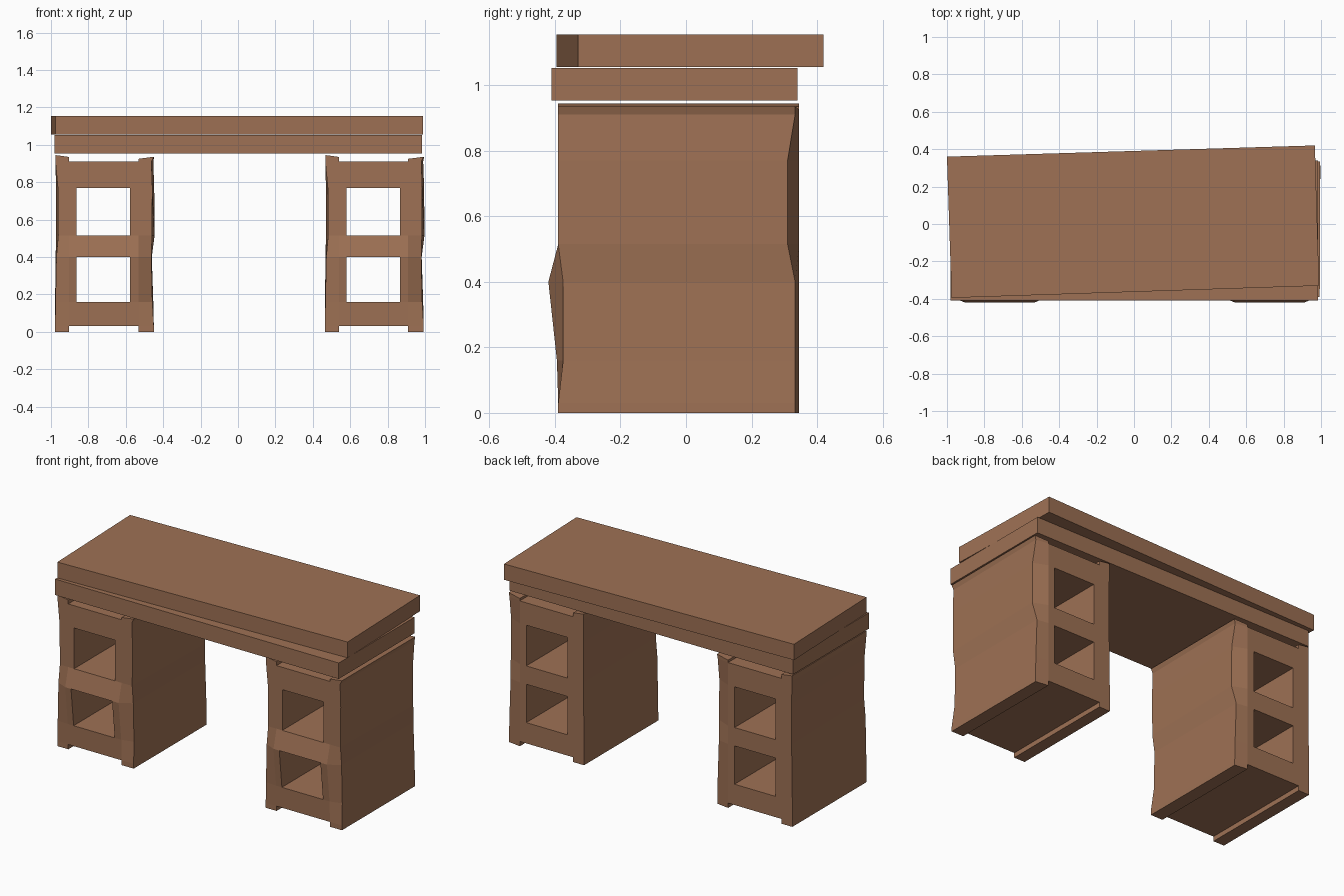
import bpy, bmesh

cube = bpy.data.objects.get("Cube")
if cube:
    bpy.data.objects.remove(cube, do_unlink=True)

brown = bpy.data.materials.new("warm brown stone")
brown.use_nodes = True
color = (0.342, 0.165, 0.089, 1)
brown.diffuse_color = color
brown.node_tree.nodes["Principled BSDF"].inputs["Base Color"].default_value = color


def finish(name, bm):
    bmesh.ops.recalc_face_normals(bm, faces=bm.faces[:])
    mesh = bpy.data.meshes.new(name)
    bm.to_mesh(mesh)
    bm.free()
    mesh.materials.append(brown)
    obj = bpy.data.objects.new(name, mesh)
    bpy.context.collection.objects.link(obj)
    return obj


def slab(name, corners, low, high):
    bm = bmesh.new()
    base = bm.faces.new([bm.verts.new((x, y, low)) for x, y in corners])
    top = bmesh.ops.extrude_face_region(bm, geom=[base], use_keep_orig=True)["geom"]
    for v in top:
        if isinstance(v, bmesh.types.BMVert):
            v.co.z = high
    return finish(name, bm)


# Pierced block: a grid of cells, with the holes and notches left out
rows = [0, 0.03, 0.14, 0.40, 0.515, 0.77, 0.91, 0.94]
hole_bottom = 0.16
rows[2] = hole_bottom
inner_x = [0.54, 0.58, 0.865, 0.91]
front_left = [0.465, 0.465, 0.467, 0.472, 0.482, 0.48, 0.467, 0.467]
back_left = [0.465, 0.465, 0.465, 0.468, 0.47, 0.47, 0.467, 0.467]
front_right = [0.993, 0.993, 0.985, 0.98, 0.983, 0.985, 0.98, 0.993]
back_right = [0.993, 0.993, 0.99, 0.982, 0.997, 0.995, 0.99, 0.995]
top_z = [0.945, 0.935, 0.935, 0.925, 0.925, 0.936]


def solid(c, r):
    if not (0 <= c < 5 and 0 <= r < 7):
        return False
    notch = r in (0, 6) and c in (1, 2, 3)
    hole = c == 2 and r in (2, 4)
    return not (notch or hole)


def front_y(c, r):
    if c == 5:
        return -0.375 if r in (2, 3) else -0.39
    if c == 0:
        return -0.39
    return {2: -0.394, 3: -0.42}.get(r, -0.39)


def back_y(c, r):
    if c == 5:
        return 0.31 if r in (4, 5) else 0.333
    return 0.345


def block(name, shift):
    bm = bmesh.new()
    front, back = {}, {}
    for r, z in enumerate(rows):
        for c in range(6):
            height = top_z[c] if r == 7 else z
            fx = [front_left[r], *inner_x, front_right[r]][c]
            bx = [back_left[r], *inner_x, back_right[r]][c]
            front[c, r] = bm.verts.new((fx + shift, front_y(c, r), height))
            back[c, r] = bm.verts.new((bx + shift, back_y(c, r), height))
    for r in range(7):
        for c in range(5):
            if not solid(c, r):
                continue
            ring = [(c, r), (c + 1, r), (c + 1, r + 1), (c, r + 1)]
            bm.faces.new([front[k] for k in ring])
            bm.faces.new([back[k] for k in reversed(ring)])
            # Close the cell wherever its neighbour is open
            beside = [(c, r - 1), (c + 1, r), (c, r + 1), (c - 1, r)]
            for i, cell in enumerate(beside):
                if not solid(*cell):
                    a, b = ring[i], ring[(i + 1) % 4]
                    bm.faces.new([front[b], front[a], back[a], back[b]])
    loose = [v for v in bm.verts if not v.link_faces]
    bmesh.ops.delete(bm, geom=loose, context="VERTS")
    return finish(name, bm)


block("left_block", 0)
block("right_block", -1.443)

# Two stacked planks, the upper one slightly turned
slab("lower_plank", [(-0.98, -0.41), (0.985, -0.41), (0.985, 0.34), (-0.98, 0.34)], 0.953, 1.053)
slab("upper_plank", [(-0.975, -0.395), (0.99, -0.33), (0.967, 0.42), (-1.0, 0.36)], 1.056, 1.155)
